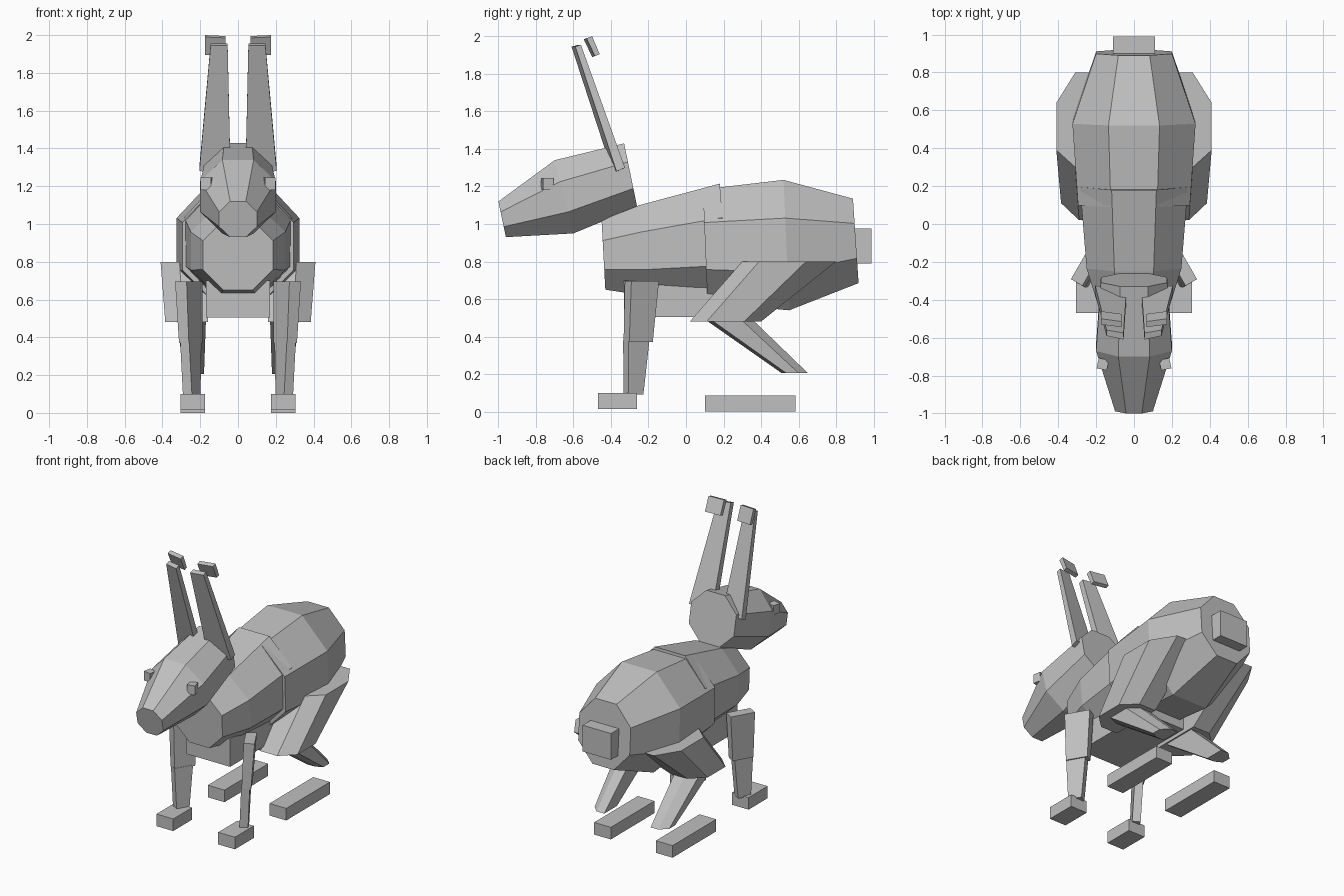
import bpy, bmesh, math

if "Cube" in bpy.data.objects:
    bpy.data.objects.remove(bpy.data.objects["Cube"])

fur = bpy.data.materials.new("grey_fur")
fur.diffuse_color = (0.53, 0.53, 0.53, 1)
fur.use_nodes = True
fur.node_tree.nodes["Principled BSDF"].inputs["Base Color"].default_value = fur.diffuse_color


def loft(name, rings):
    """Skin a list of equal-length point rings and cap both ends."""
    bm = bmesh.new()
    vs = [[bm.verts.new(p) for p in r] for r in rings]
    n = len(rings[0])
    for a, b in zip(vs, vs[1:]):
        for i in range(n):
            j = (i + 1) % n
            bm.faces.new((a[i], a[j], b[j], b[i]))
    bm.faces.new(vs[0][::-1])
    bm.faces.new(vs[-1])
    bmesh.ops.recalc_face_normals(bm, faces=bm.faces)
    me = bpy.data.meshes.new(name)
    bm.to_mesh(me)
    bm.free()
    me.materials.append(fur)
    ob = bpy.data.objects.new(name, me)
    bpy.context.collection.objects.link(ob)
    return ob


def pair(name, rings):
    """Build a part on the right and its mirror on the left."""
    loft("right_" + name, rings)
    loft("left_" + name, [[(-x, y, z) for x, y, z in r] for r in rings])


def octagon(top, bottom, w):
    """Octagon across x, running from top (y, z) to bottom (y, z)."""
    (yt, zt), (yb, zb) = top, bottom
    k = math.sqrt(2) - 1
    pts = []
    for u, v in ((k, 1), (1, k), (1, -k), (k, -1),
                 (-k, -1), (-1, -k), (-1, k), (-k, 1)):
        t = (1 + v) / 2
        pts.append((u * w, yb + (yt - yb) * t, zb + (zt - zb) * t))
    return pts


def rect(x0, x1, y0, y1, z):
    return [(x0, y0, z), (x1, y0, z), (x1, y1, z), (x0, y1, z)]


def box(x0, x1, y0, y1, z0, z1):
    return [rect(x0, x1, y0, y1, z0), rect(x0, x1, y0, y1, z1)]


def turned(cx, cy, z, w, d, deg=30):
    """Horizontal rectangle turned about z."""
    c, s = math.cos(math.radians(deg)), math.sin(math.radians(deg))
    return [(cx + c * a * w / 2 - s * b * d / 2, cy + s * a * w / 2 + c * b * d / 2, z)
            for a, b in ((-1, -1), (1, -1), (1, 1), (-1, 1))]


def hexa(x0, xm, x1, y0, y1, y2, y3, z):
    """Flat inner side, outer side with two cut corners."""
    return [(x0, y0, z), (xm, y0, z), (x1, y1, z), (x1, y2, z), (xm, y3, z), (x0, y3, z)]


# body
loft("head", [octagon((-1.0, 1.12), (-0.96, 0.93), 0.10),
              octagon((-0.70, 1.34), (-0.60, 0.95), 0.20),
              octagon((-0.33, 1.43), (-0.26, 1.09), 0.175)])
loft("chest", [octagon((-0.45, 1.02), (-0.43, 0.65), 0.185),
               octagon((-0.25, 1.10), (-0.20, 0.615), 0.25),
               octagon((0.18, 1.215), (0.23, 0.60), 0.285)])
loft("rump", [octagon((0.09, 1.185), (0.115, 0.58), 0.295),
              octagon((0.52, 1.235), (0.55, 0.54), 0.325),
              octagon((0.89, 1.135), (0.92, 0.685), 0.20)])
loft("belly", box(-0.17, 0.17, -0.33, 0.30, 0.505, 0.70))
loft("tail", box(-0.11, 0.11, 0.88, 0.99, 0.79, 0.975))

# ears, with loose tips behind them
pair("ear", [[(0.04, -0.39, 1.27), (0.205, -0.37, 1.28), (0.205, -0.325, 1.30), (0.04, -0.345, 1.29)],
             [(0.055, -0.61, 1.945), (0.145, -0.59, 1.945), (0.145, -0.56, 1.955), (0.055, -0.575, 1.955)]])
pair("ear_tip", [[(0.065, -0.50, 1.89), (0.175, -0.485, 1.895), (0.175, -0.46, 1.905), (0.065, -0.475, 1.90)],
                 [(0.065, -0.545, 1.985), (0.175, -0.53, 1.99), (0.175, -0.50, 2.0), (0.065, -0.515, 1.995)]])

# eyes
pair("eye", [turned(0.165, -0.74, 1.18, 0.055, 0.055, 12),
             turned(0.165, -0.74, 1.245, 0.055, 0.055, 12)])

# front legs
pair("front_upper_leg", [turned(0.26, -0.235, 0.695, 0.07, 0.17),
                         turned(0.25, -0.255, 0.37, 0.06, 0.145)])
pair("front_lower_leg", [turned(0.25, -0.265, 0.38, 0.055, 0.13),
                         turned(0.245, -0.28, 0.09, 0.055, 0.09)])
pair("front_foot", box(0.175, 0.305, -0.47, -0.26, 0.015, 0.10))

# hind legs
pair("haunch", [hexa(0.16, 0.31, 0.41, 0.30, 0.39, 0.64, 0.80, 0.80),
                hexa(0.16, 0.29, 0.385, 0.02, 0.11, 0.31, 0.40, 0.48)])
pair("hind_lower_leg", [hexa(0.17, 0.25, 0.32, 0.11, 0.14, 0.30, 0.36, 0.485),
                        hexa(0.18, 0.24, 0.29, 0.51, 0.535, 0.60, 0.65, 0.205)])
pair("hind_foot", box(0.175, 0.305, 0.10, 0.585, 0.0, 0.085))
